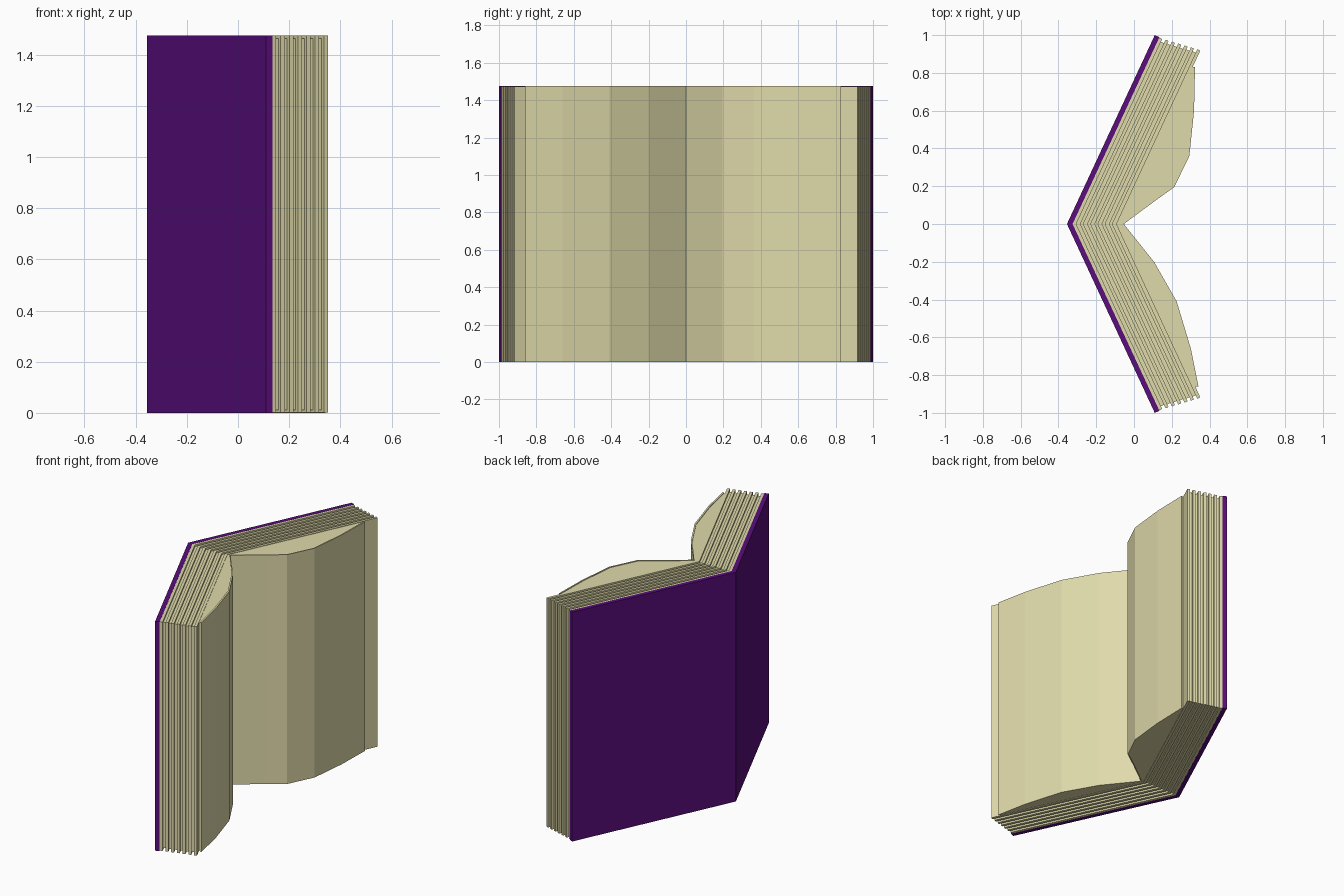
import bpy, bmesh
from mathutils import Vector

if "Cube" in bpy.data.objects:
    bpy.data.objects.remove(bpy.data.objects["Cube"])

HEIGHT = 1.475
SPINE = Vector((-0.355, 0.0))               # outer corner of the V
ALONG = Vector((0.465, 1.0)).normalized()   # direction of the +y half
INWARD = Vector((ALONG.y, -ALONG.x))        # towards the open pages


def material(name, rgb):
    m = bpy.data.materials.new(name)
    m.diffuse_color = (*rgb, 1)
    m.use_nodes = True
    m.node_tree.nodes["Principled BSDF"].inputs["Base Color"].default_value = m.diffuse_color
    return m


PURPLE = material("cover_purple", (0.10, 0.004, 0.20))
CREAM = material("paper_cream", (0.74, 0.70, 0.40))


def prism(name, outline, z0, z1, mat):
    """Extrude a plan outline upwards."""
    bm = bmesh.new()
    face = bm.faces.new([bm.verts.new((p[0], p[1], z0)) for p in outline])
    ext = bmesh.ops.extrude_face_region(bm, geom=[face])
    for v in ext["geom"]:
        if isinstance(v, bmesh.types.BMVert):
            v.co.z = z1
    bmesh.ops.recalc_face_normals(bm, faces=bm.faces)
    me = bpy.data.meshes.new(name)
    bm.to_mesh(me)
    bm.free()
    me.materials.append(mat)
    ob = bpy.data.objects.new(name, me)
    bpy.context.collection.objects.link(ob)
    return ob


def arm(length, depth):
    return SPINE + ALONG * length + INWARD * depth


def folded_sheet(name, d0, d1, length, z0, z1, mat):
    """V-shaped sheet between two depths from the outer cover."""
    a, b = arm(length, d0), arm(length, d1)
    c0 = (SPINE.x + d0 / INWARD.x, 0)
    c1 = (SPINE.x + d1 / INWARD.x, 0)
    outline = [c0, a, b, c1, (b.x, -b.y), (a.x, -a.y)]
    return prism(name, outline, z0, z1, mat)


# Cover
COVER = 0.027
folded_sheet("cover", 0, COVER, 1.103, 0, HEIGHT, PURPLE)

# Page block: alternating protruding and recessed sheets
COUNT, STACK = 13, 0.253
step = (STACK - COVER) / COUNT
for i in range(COUNT):
    d = COVER + i * step
    out = i % 2 == 0
    length = 1.098 + 0.03 * i / (COUNT - 1) + (0.002 if out else -0.016)
    inset = 0.001 if out else 0.012
    folded_sheet(f"page_layer_{i + 1}", d, d + step, length,
                 inset, HEIGHT - inset, CREAM)

# Open curved pages: a filled bulge plus a thin top sheet on each half
far_curve = [(-0.06, 0.0), (0.10, 0.12), (0.205, 0.195),
             (0.285, 0.36), (0.31, 0.60), (0.315, 0.83)]
near_curve = [(-0.06, 0.0), (0.095, -0.20), (0.215, -0.41),
              (0.29, -0.66), (0.33, -0.86)]
for side, curve, thick in (("far", far_curve, 0.008), ("near", near_curve, 0.011)):
    end_y = curve[-1][1]
    root = SPINE.x + (STACK - 0.004) / INWARD.x
    end = (root + 0.465 * abs(end_y), end_y)
    prism(f"{side}_page_bulge", curve + [end, (root, 0)],
          0.004, HEIGHT - 0.004, CREAM)
    outer = [(x + thick * min(1, i), y) for i, (x, y) in enumerate(curve)]
    outer[0] = (curve[0][0] + 0.006, 0)
    prism(f"{side}_open_page", curve + outer[::-1], 0, HEIGHT, CREAM)
